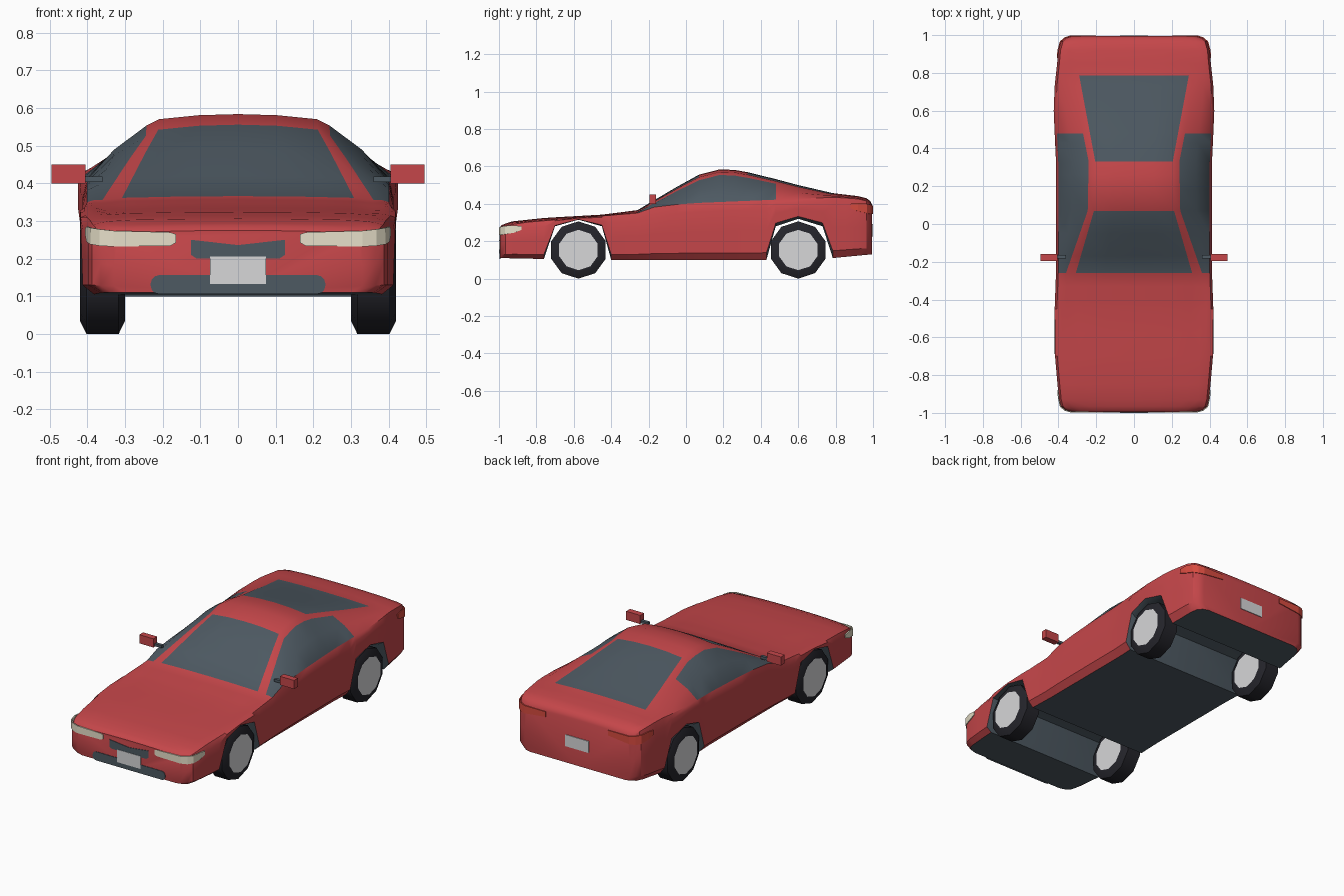
import bpy, bmesh, math
from mathutils import Vector

default_cube = bpy.data.objects.get("Cube")
if default_cube:
    bpy.data.objects.remove(default_cube, do_unlink=True)


def make_material(name, color):
    mat = bpy.data.materials.new(name)
    mat.use_nodes = True
    mat.diffuse_color = (*color, 1)
    mat.node_tree.nodes["Principled BSDF"].inputs["Base Color"].default_value = (*color, 1)
    return mat


red = make_material("body red", (0.56, 0.062, 0.068))
slate = make_material("slate glass", (0.075, 0.1, 0.122))
rubber = make_material("tyre black", (0.018, 0.018, 0.024))
silver = make_material("silver grey", (0.68, 0.68, 0.69))
cream = make_material("headlight cream", (0.9, 0.84, 0.66))
lamp_red = make_material("tail lamp red", (0.68, 0.07, 0.05))


def finish(name, bm, mats, smooth=None):
    """Turn a bmesh into a named object, optionally smooth with sharp edges kept."""
    bmesh.ops.recalc_face_normals(bm, faces=bm.faces)
    mesh = bpy.data.meshes.new(name)
    bm.to_mesh(mesh)
    bm.free()
    for mat in mats:
        mesh.materials.append(mat)
    obj = bpy.data.objects.new(name, mesh)
    bpy.context.collection.objects.link(obj)
    if smooth:
        bpy.ops.object.select_all(action="DESELECT")
        obj.select_set(True)
        bpy.context.view_layer.objects.active = obj
        bpy.ops.object.shade_smooth_by_angle(angle=math.radians(smooth))
    return obj


def sample(profile, y):
    """Linear interpolation along a list of (y, value) pairs."""
    if y <= profile[0][0]:
        return profile[0][1]
    for (y0, v0), (y1, v1) in zip(profile, profile[1:]):
        if y <= y1:
            return v0 + (v1 - v0) * (y - y0) / (y1 - y0)
    return profile[-1][1]


# Body profiles along the length
STATIONS = [-.995, -.985, -.965, -.93, -.85, -.76, -.7, -.575, -.45, -.4, -.33, -.26,
            -.17, -.05, .07, .18, .26, .33, .43, .48, .6, .73, .785, .85, .92, .965, .985, .995]
WIDTH = [(-.995, .33), (-.985, .365), (-.965, .388), (-.93, .397), (-.85, .405), (-.7, .418),
         (-.45, .42), (-.26, .413), (.33, .413), (.48, .42), (.6, .425), (.73, .42),
         (.85, .407), (.93, .4), (.965, .388), (.985, .365), (.995, .335)]
BOTTOM = [(-.995, .11), (-.76, .105), (-.7, .28), (-.575, .315), (-.45, .28), (-.4, .1),
          (.43, .1), (.48, .28), (.6, .32), (.73, .28), (.785, .11), (.995, .13)]
BELT = [(-.995, .255), (-.965, .28), (-.9, .297), (-.575, .325), (-.26, .35), (-.17, .382),
        (0, .402), (.48, .422), (.8, .435), (.93, .425), (.965, .415), (.995, .38)]
TOP = [(-.995, .275), (-.985, .287), (-.93, .306), (-.75, .325), (-.45, .342), (-.26, .366),
       (-.05, .49), (.07, .556), (.18, .584), (.26, .581), (.33, .569), (.48, .532),
       (.6, .5), (.785, .457), (.92, .441), (.965, .43), (.985, .415), (.995, .395)]
CROWN = [(-.995, .006), (-.26, .01), (.07, .03), (.33, .03), (.785, .014), (.995, .006)]
ROOF_EDGE = [(-.995, .27), (-.93, .34), (-.26, .36), (.07, .245), (.33, .24),
             (.48, .27), (.785, .33), (.93, .35), (.995, .27)]
GLASS_EDGE = [(-.995, .2), (-.93, .28), (-.26, .308), (.07, .212), (.33, .205),
              (.785, .29), (.93, .3), (.995, .2)]


def half_section(y):
    w, low, belt, top, crown, edge, glass = (
        sample(p, y) for p in (WIDTH, BOTTOM, BELT, TOP, CROWN, ROOF_EDGE, GLASS_EDGE))
    sill, roof = Vector((w - .012, belt)), Vector((edge, top - crown))
    side = [(w, low + (belt - low) * t) for t in (.12, .5, .85)]
    middle = sill.lerp(roof, .5) + Vector((1, 1)) * crown * .25
    return [(0, low), (w - .03, low), *side, tuple(sill), tuple(middle), tuple(roof),
            (glass, top - crown * .45), (glass / 2, top - crown * .1), (0, top)]


def between(y, low, high):
    return low < y < high


def body_material(column, y):
    """Slate for the underside, arch lips and the glazed columns."""
    arch = between(y, -.76, -.4) or between(y, .43, .785)
    side_window = column in (5, 6) and between(y, -.26, .48)
    screen = column in (8, 9) and (between(y, -.26, .07) or between(y, .33, .785))
    return int(column == 0 or (column == 1 and arch) or side_window or screen)


# Body shell with windows and through wheel arches
bm = bmesh.new()
rings = []
for y in STATIONS:
    half = half_section(y)
    outline = half + [(-x, z) for x, z in half[-2:0:-1]]
    rings.append([bm.verts.new((x, y, z)) for x, z in outline])
count = len(rings[0])
for i in range(len(rings) - 1):
    mid_y = (STATIONS[i] + STATIONS[i + 1]) / 2
    for j in range(count):
        k = (j + 1) % count
        face = bm.faces.new((rings[i][j], rings[i][k], rings[i + 1][k], rings[i + 1][j]))
        face.material_index = body_material(min(j, count - 1 - j), mid_y)
bm.faces.new(rings[0])
bm.faces.new(rings[-1])
finish("car_body", bm, [red, slate], 32)


# Wheels: ten-sided tyre with flat silver discs on both sides
def wheel(name, x, y, sides=10, radius=.153):
    bm = bmesh.new()
    profile = [(-.06, .108), (-.06, .118), (-.043, radius), (.043, radius), (.06, .118), (.06, .108)]
    loops = []
    for dx, r in profile:
        angles = [math.tau * i / sides for i in range(sides)]
        loops.append([bm.verts.new((x + dx, y + r * math.sin(a), radius - r * math.cos(a)))
                      for a in angles])
    for a, b in zip(loops, loops[1:]):
        for i in range(sides):
            j = (i + 1) % sides
            bm.faces.new((a[i], a[j], b[j], b[i]))
    for loop in (loops[0], loops[-1]):
        bm.faces.new(loop).material_index = 1
    finish(name, bm, [rubber, silver], 40)


def box(name, low, high, mat):
    bm = bmesh.new()
    bmesh.ops.create_cube(bm, size=1)
    for v in bm.verts:
        v.co = [b if c > 0 else a for a, b, c in zip(low, high, v.co)]
    finish(name, bm, [mat])


# Thin plates on the front and rear faces
def plate(name, outline, y, mat, depth=.005):
    bm = bmesh.new()
    face = bm.faces.new([bm.verts.new((x, y, z)) for x, z in outline])
    extruded = bmesh.ops.extrude_face_region(bm, geom=[face])["geom"]
    for v in extruded:
        if isinstance(v, bmesh.types.BMVert):
            v.co.y += depth
    finish(name, bm, [mat])


def rounded(half_width, low, high, r):
    points = []
    for quarter, (sx, z) in enumerate(((1, high - r), (-1, high - r), (-1, low + r), (1, low + r))):
        for step in range(4):
            a = math.pi / 2 * (quarter + step / 3)
            points.append((sx * (half_width - r) + r * math.cos(a), z + r * math.sin(a)))
    return points


# Lamps that wrap round a corner; path holds x, y, low z, high z
def wrap_lamp(name, path, side, mat):
    bm = bmesh.new()
    pairs = [[bm.verts.new((x * side, y, z)) for z in (low, high)] for x, y, low, high in path]
    for a, b in zip(pairs, pairs[1:]):
        bm.faces.new((a[0], b[0], b[1], a[1]))
    obj = finish(name, bm, [mat])
    shell = obj.modifiers.new("thickness", "SOLIDIFY")
    shell.thickness, shell.offset = .006, 0


HEADLIGHT = [(.165, -.996, .242, .265), (.18, -.996, .234, .27), (.33, -.996, .232, .274),
             (.367, -.986, .234, .278), (.39, -.965, .238, .282), (.4, -.92, .245, .285),
             (.403, -.88, .26, .28)]
TAIL_LAMP = [(.2, .996, .36, .39), (.335, .996, .345, .39), (.367, .985, .345, .395),
             (.39, .965, .35, .4), (.402, .92, .36, .405), (.406, .88, .375, .4)]

for side, label in ((1, "left"), (-1, "right")):
    wheel("front_wheel_" + label, .36 * side, -.575)
    wheel("rear_wheel_" + label, .36 * side, .6)
    wrap_lamp("headlight_" + label, HEADLIGHT, side, cream)
    wrap_lamp("tail_lamp_" + label, TAIL_LAMP, side, lamp_red)
    # Door mirror and its arm
    for part, inner, outer, ys, zs, mat in (
            ("mirror_", .405, .495, (-.195, -.16), (.4, .45), red),
            ("mirror_arm_", .36, .41, (-.183, -.165), (.403, .418), slate)):
        x0, x1 = sorted((inner * side, outer * side))
        box(part + label, (x0, ys[0], zs[0]), (x1, ys[1], zs[1]), mat)

grille = [(.11, .2), (.125, .21), (.125, .25), (0, .236), (-.125, .25), (-.125, .21), (-.11, .2)]
plate("grille", grille, -.998, slate)
plate("lower_intake", rounded(.232, .106, .156, .022), -.998, slate)
plate("front_number_plate", rounded(.075, .133, .206, .002), -1, silver)
plate("rear_number_plate", rounded(.075, .225, .292, .002), .994, silver)
